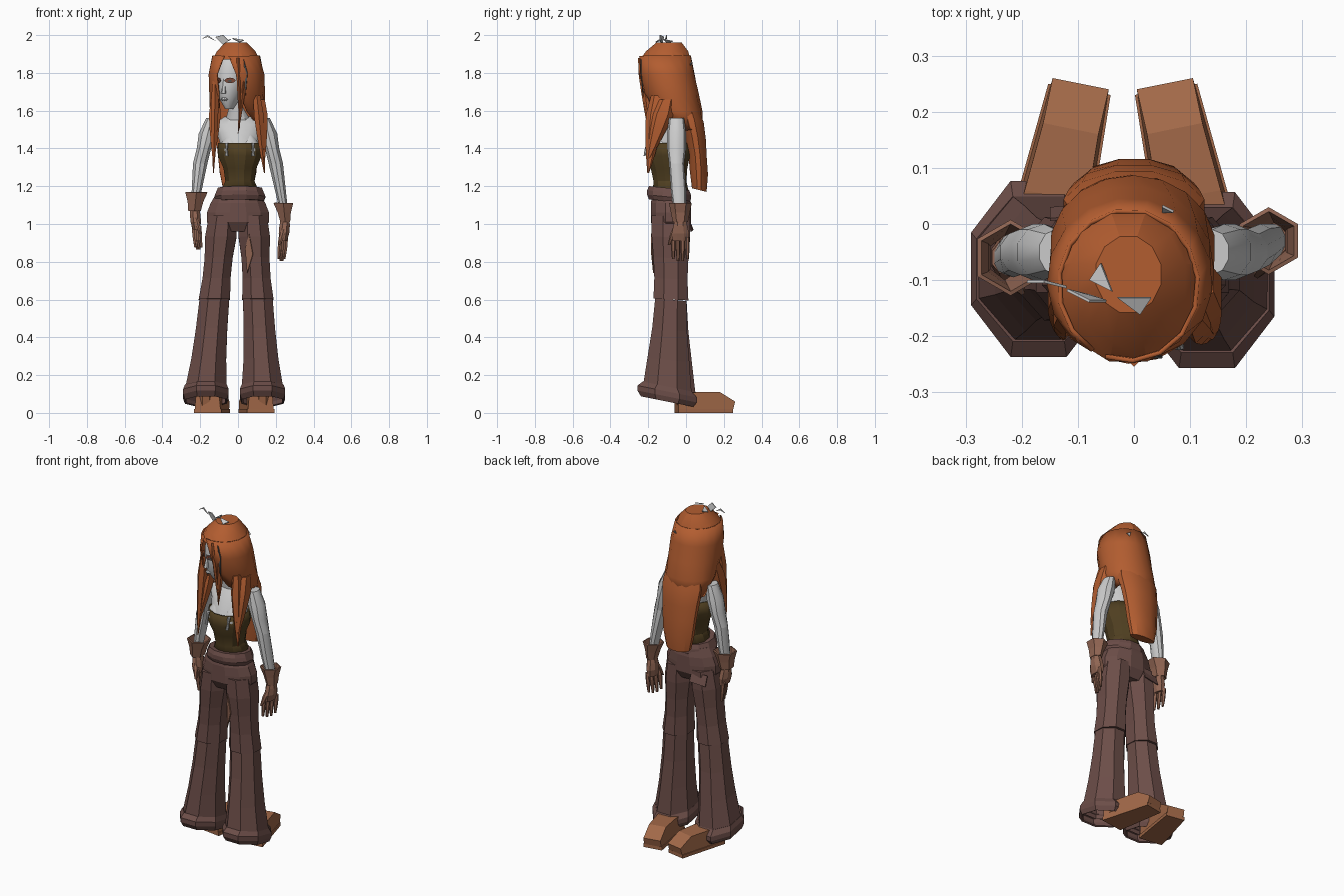
import bpy, bmesh
from math import radians, cos, sin, pi
from mathutils import Vector

if "Cube" in bpy.data.objects:
    bpy.data.objects.remove(bpy.data.objects["Cube"])


def material(name, red, green, blue):
    mat = bpy.data.materials.new(name)
    mat.use_nodes = True
    colour = (red, green, blue, 1)
    mat.diffuse_color = colour
    mat.node_tree.nodes["Principled BSDF"].inputs["Base Color"].default_value = colour
    return mat


hair = material("copper hair", .45, .11, .03)
skin = material("pale grey skin", .6, .6, .6)
olive = material("dark olive cloth", .08, .05, .015)
cloth = material("plum brown cloth", .15, .075, .065)
leather = material("tan glove leather", .28, .13, .085)
boot_leather = material("boot leather", .36, .14, .065)
rust = material("rust eye paint", .22, .07, .04)
dark = material("dark grey", .08, .08, .08)


def finish(name, bm, mat, smooth=0, thick=0):
    bmesh.ops.recalc_face_normals(bm, faces=bm.faces)
    mesh = bpy.data.meshes.new(name)
    bm.to_mesh(mesh)
    bm.free()
    mesh.materials.append(mat)
    ob = bpy.data.objects.new(name, mesh)
    bpy.context.collection.objects.link(ob)
    if thick:
        solidify = ob.modifiers.new("thickness", "SOLIDIFY")
        solidify.thickness = thick
    if smooth:
        bpy.ops.object.select_all(action="DESELECT")
        ob.select_set(True)
        bpy.context.view_layer.objects.active = ob
        bpy.ops.object.shade_smooth_by_angle(angle=radians(smooth))
    return ob


def bridge(bm, upper, lower, closed=True):
    """Join two rows of vertices with quads."""
    count = len(upper)
    for k in range(count if closed else count - 1):
        j = (k + 1) % count
        bm.faces.new((upper[k], upper[j], lower[j], lower[k]))


def loft(name, mat, top, end, sizes, sides=8, caps=True, tilt=0, bow=0,
         smooth=0, thick=0, gaps=None):
    """Skin evenly spaced level ellipses (half width, half depth) from top to end.
    Gaps are half angles, in degrees, left open at the front of each ellipse."""
    bm = bmesh.new()
    rows = []
    for i, (width, depth) in enumerate(sizes):
        t = i / (len(sizes) - 1)
        centre = Vector(top).lerp(Vector(end), t)
        centre.y += bow * sin(pi * t)
        if gaps:
            first = radians(-115 + 25 * t * t + gaps[i])
            sweep = (2 * pi - 2 * radians(gaps[i])) / (sides - 1)
        else:
            first, sweep = pi / sides, 2 * pi / sides
        row = []
        for k in range(sides):
            a = first + sweep * k
            offset = Vector((width * cos(a), depth * sin(a), -tilt * depth * sin(a)))
            row.append(bm.verts.new(centre + offset))
        rows.append(row)
    for upper, lower in zip(rows, rows[1:]):
        bridge(bm, upper, lower, closed=not gaps)
    if caps:
        bm.faces.new(rows[0])
        bm.faces.new(rows[-1])
    return finish(name, bm, mat, smooth, thick)


def plate(name, mat, *points):
    bm = bmesh.new()
    bm.faces.new([bm.verts.new(p) for p in points])
    return finish(name, bm, mat, thick=.005)


def disc(name, mat, x, y, z, width, height):
    """Eight-sided plate that follows the slant of the cheek."""
    slant = .6 if x > 0 else -.6
    points = []
    for k in range(8):
        dx = width * cos(k * pi / 4)
        points.append((x + dx, y + slant * dx, z + height * sin(k * pi / 4)))
    return plate(name, mat, *points)


# Head and face, built facing the front and then turned
face = [
    loft("head", skin, (0, .01, 1.94), (0, -.04, 1.61),
         [(.04, .05), (.08, .09), (.085, .1), (.08, .09), (.06, .08), (.02, .03)],
         sides=14, smooth=40),
    loft("nose", skin, (0, -.1, 1.77), (0, -.11, 1.69), [(.01, .01), (.01, .015), (.015, .02)], sides=6),
    loft("lips", skin, (0, -.1, 1.67), (0, -.1, 1.65), [(.01, .01), (.02, .015), (.01, .01)]),
]
for s, side in ((1, "left"), (-1, "right")):
    x = s * .035
    face.append(disc(side + "_eye_paint", rust, x, -.105, 1.76, .025, .015))
    face.append(disc(side + "_eye", dark, x, -.109, 1.757, .012, .005))
for ob in face:
    ob.location = (-.03, -.09, 0)
    ob.rotation_euler.z = radians(-25)

# Neck, chest and bodice
loft("neck", skin, (-.02, -.08, 1.68), (0, -.06, 1.55),
     [(.04, .04), (.04, .05), (.07, .05)], sides=10, smooth=40)
loft("chest", skin, (0, -.05, 1.57), (.01, -.1, 1.4),
     [(.07, .04), (.14, .06), (.12, .08), (.11, .09), (.1, .1)], sides=14, smooth=40)
loft("bodice", olive, (.01, -.1, 1.43), (.01, -.08, 1.16),
     [(.12, .11), (.12, .12), (.09, .1), (.08, .09), (.11, .1)],
     sides=12, caps=False, smooth=25, thick=.008)

# Waist and hips
loft("waistband", cloth, (.01, -.09, 1.19), (.01, -.09, 1.12),
     [(.12, .11), (.13, .12), (.14, .12), (.13, .11)], sides=12, tilt=.1)
loft("hips", cloth, (0, -.08, 1.16), (0, -.08, .96),
     [(.12, .1), (.15, .11), (.17, .11), (.17, .11), (.13, .08)], sides=12)
plate("back_pocket_flap", cloth, (-.15, .01, 1.02), (-.05, .02, 1.02), (-.05, .04, .97), (-.15, .03, .96))
plate("trouser_patch", leather, (.06, -.18, .95), (.04, -.16, .87), (.05, -.17, .74), (.08, -.18, .84))

# Paired parts
boot_profiles = {
    "boot_sole": ((-.05, 0), (.24, 0), (.24, .02), (-.05, .02)),
    "boot": ((-.05, .02), (.24, .02), (.25, .06), (.17, .11), (.05, .11), (-.05, .1)),
}
wrists = {"left": Vector((.25, -.03, 1.03)), "right": Vector((-.23, -.06, 1.09))}
hems = {"left": Vector((.13, -.1, .12)), "right": Vector((-.17, -.08, .12))}

for s, side in ((1, "left"), (-1, "right")):
    # Bust and bodice tie
    x = .01 + s * .05
    loft(side + "_bust", skin, (x, -.13, 1.47), (x, -.14, 1.35),
         [(.02, .02), (.05, .05), (.05, .06), (.03, .04)], sides=10, smooth=40)
    x = .01 + s * .07
    loft(side + "_bodice_tie", skin, (x, -.2, 1.43), (x, -.22, 1.36), [(.01, .01), (.005, .01), (.01, .005)])

    # Arm
    wrist = wrists[side]
    elbow = Vector((s * .2, -.05, 1.32))
    loft(side + "_upper_arm", skin, (s * .14, -.05, 1.56), elbow,
         [(.03, .04), (.05, .05), (.04, .05), (.04, .04)], sides=10, smooth=35)
    loft(side + "_forearm", skin, elbow, wrist, [(.04, .04), (.03, .04), (.02, .03)], sides=10, smooth=35)

    # Glove, the hand turned slightly inward
    inward = Vector((-s * .01, 0, 0))
    down = Vector((0, 0, -1))
    palm_end = wrist + inward + down * .12
    loft(side + "_glove_cuff", leather, wrist + inward - down * .08, wrist + down * .02,
         [(.06, .06), (.04, .05), (.03, .04)], sides=6, caps=False, thick=.008)
    loft(side + "_palm", leather, wrist, palm_end, [(.025, .03), (.03, .04), (.03, .05), (.02, .045)])
    for finger in range(4):
        place = finger - 1.5
        root = wrist + inward + Vector((s * place * .01, place * .025, -.1))
        length = .13 - .01 * abs(place)
        loft(f"{side}_finger_{finger + 1}", leather, root, root + inward + down * length,
             [(.012, .012), (.012, .012), (.007, .007)], sides=6)
    loft(side + "_thumb", leather, wrist + Vector((0, -.02, -.03)),
         wrist + inward * 3 + Vector((0, -.06, -.14)), [(.01, .01), (.015, .015), (.007, .007)], sides=6)

    # Flared trouser leg with a fold at the knee and a turned-up cuff
    hem = hems[side]
    hip = Vector((s * .08, -.08, 1.04))
    knee = Vector(((hip.x + hem.x) / 2, -.08, .6))
    loft(side + "_thigh", cloth, hip, knee,
         [(.08, .11), (.09, .11), (.08, .1), (.08, .095), (.09, .1)], tilt=.05)
    loft(side + "_shin", cloth, knee, hem,
         [(.085, .09), (.09, .1), (.1, .12), (.12, .14)], caps=False, tilt=.1)
    loft(side + "_trouser_cuff", cloth, hem - down * .02, hem + down * .06,
         [(.12, .14), (.13, .17), (.13, .17), (.12, .15)], caps=False, tilt=.2, thick=.01)

    # Boot, a side profile narrowing and slanting inward along its length
    loft(side + "_boot_shaft", boot_leather, (hem.x, -.05, .2), (hem.x, 0, .04), [(.04, .04), (.05, .05)])
    for part, profile in boot_profiles.items():
        bm = bmesh.new()
        edges = []
        for edge in (-1, 1):
            row = []
            for y, z in profile:
                middle = hem.x - s * (.02 + .22 * y)
                half = (.07 if part == "boot_sole" else .065) - .06 * y
                if z > .09:
                    half *= .9
                row.append(bm.verts.new((middle + edge * half, y + edge * s * .01, z)))
            edges.append(row)
            bm.faces.new(row)
        bridge(bm, *edges)
        finish(side + "_" + part, bm, boot_leather)

# Hair: dome, shell open around the face, long back fall
loft("hair_dome", hair, (-.01, -.09, 1.96), (-.01, -.11, 1.87),
     [(.06, .07), (.105, .115), (.13, .14)], sides=12, smooth=25)
loft("hair_shell", hair, (-.01, -.11, 1.89), (0, .01, 1.5),
     [(.12, .13), (.14, .14), (.14, .14), (.14, .12), (.12, .07)],
     sides=16, caps=False, bow=-.03, smooth=25, thick=.008, gaps=(5, 22, 23, 31, 75))
loft("hair_back", hair, (0, 0, 1.65), (0, .07, 1.18),
     [(.11, .06), (.13, .07), (.12, .06), (.11, .05), (.1, .05), (.08, .04)],
     sides=12, tilt=.25, bow=.02, smooth=25)

# Hanging locks, flattened and tapering to a point
locks = {
    "left_front_lock": ((.1, -.15, 1.68), (.14, -.2, 1.27), .05),
    "left_inner_lock": ((.04, -.21, 1.84), (0, -.19, 1.48), .03),
    "left_side_lock": ((.12, -.1, 1.66), (.14, -.2, 1.34), .06),
    "right_front_lock": ((-.12, -.15, 1.76), (-.13, -.2, 1.27), .04),
    "right_side_lock": ((-.12, -.1, 1.66), (-.13, -.2, 1.34), .06),
    "fringe_lock": ((0, -.24, 1.88), (.01, -.2, 1.5), .02),
}
for name, (top, tip, width) in locks.items():
    sizes = [(width * taper * .6, width * taper) for taper in (.7, 1, .8, .5, .1)]
    loft(name, hair, top, tip, sizes, sides=6, smooth=25)
plate("hair_parting", dark, (.03, -.24, 1.87), (.05, -.24, 1.8), (.04, -.23, 1.68))

# Pale tufts and a curled wisp on the crown
plate("crown_leaf", skin, (-.12, -.12, 1.99), (-.08, -.14, 2), (-.05, -.14, 1.97), (-.08, -.13, 1.95))
plate("crown_tuft_front", skin, (-.03, -.13, 1.98), (.03, -.13, 1.97), (.01, -.16, 1.96))
plate("crown_tuft_side", skin, (-.06, -.07, 1.97), (-.04, -.12, 1.98), (-.08, -.1, 1.96))
plate("crown_tuft_back", skin, (.05, .03, 1.86), (.07, .02, 1.85), (.05, .02, 1.84))
plate("crown_wisp", skin, (-.19, -.1, 1.98), (-.16, -.1, 2), (-.12, -.11, 1.97), (-.16, -.1, 1.99))
